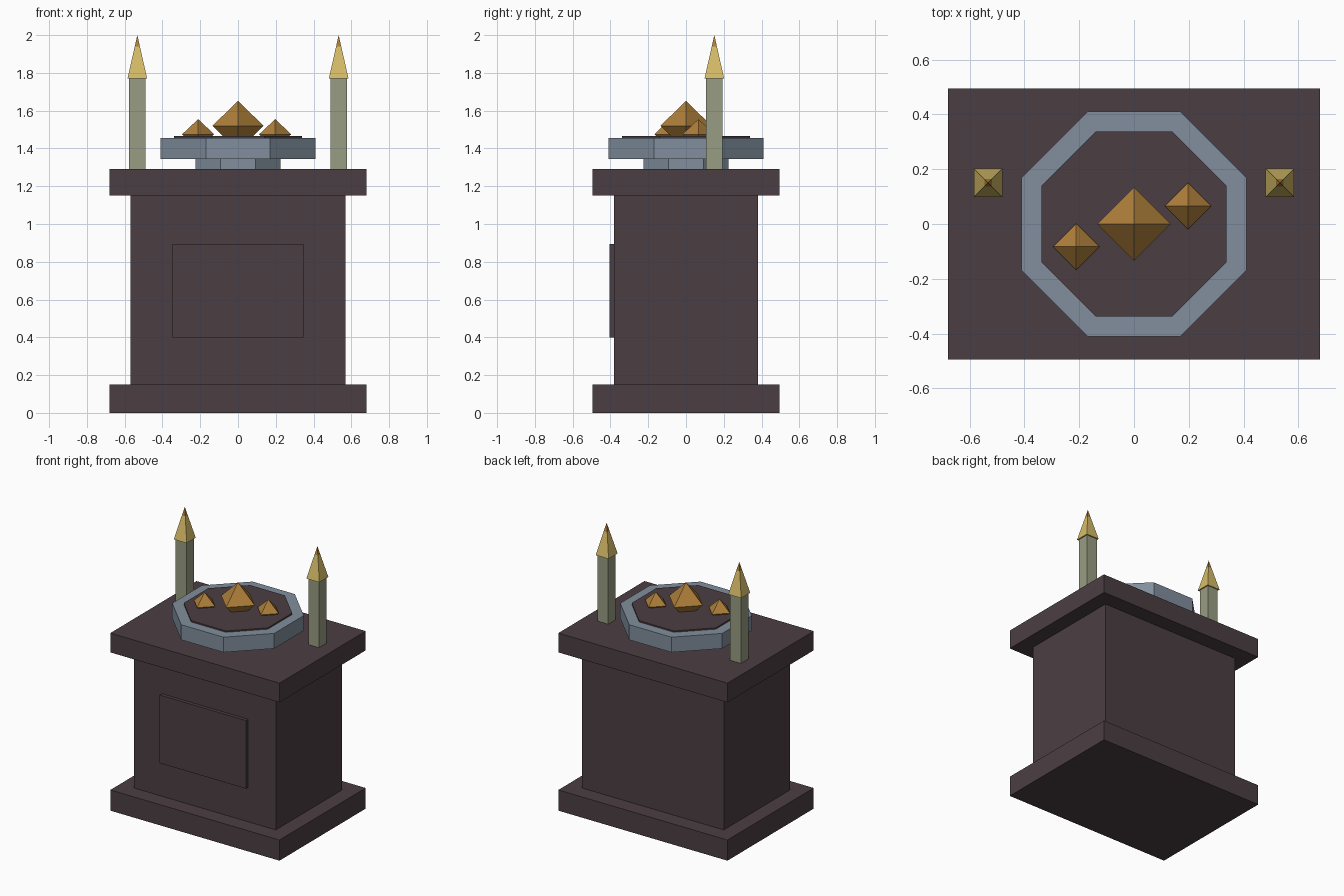
import bpy
from math import pi, cos, sqrt

cube = bpy.data.objects.get("Cube")
if cube:
    bpy.data.objects.remove(cube, do_unlink=True)


def material(name, *rgb):
    linear = [((c / 255 + 0.055) / 1.055) ** 2.4 for c in rgb] + [1]
    mat = bpy.data.materials.new(name)
    mat.use_nodes = True
    mat.diffuse_color = linear
    mat.node_tree.nodes["Principled BSDF"].inputs["Base Color"].default_value = linear
    return mat


stone = material("dark stone", 75, 62, 67)
steel = material("blue grey metal", 129, 143, 157)
wax = material("pale olive wax", 153, 157, 130)
gold = material("flame yellow", 214, 189, 104)
amber = material("amber", 174, 127, 58)


def finish(name, mat):
    obj = bpy.context.object
    obj.name = obj.data.name = name
    bpy.ops.object.transform_apply(location=False, rotation=True, scale=True)
    obj.data.materials.append(mat)
    return obj


def box(name, mat, x, y, z0, z1, half_x, half_y):
    bpy.ops.mesh.primitive_cube_add(size=2, location=(x, y, (z0 + z1) / 2))
    bpy.context.object.scale = (half_x, half_y, (z1 - z0) / 2)
    return finish(name, mat)


def prism(name, mat, sides, x, y, z0, z1, bottom, top):
    """Straight or tapered prism, sized by the distance from centre to flats."""
    k = cos(pi / sides)
    bpy.ops.mesh.primitive_cone_add(
        vertices=sides, radius1=bottom / k, radius2=top / k, depth=z1 - z0,
        location=(x, y, (z0 + z1) / 2), rotation=(0, 0, pi / sides))
    return finish(name, mat)


def gem(name, x, y, z, radius, height):
    """Octahedron made of two pyramids sharing a square middle."""
    verts = [(radius, 0, 0), (0, radius, 0), (-radius, 0, 0), (0, -radius, 0),
             (0, 0, height), (0, 0, -height)]
    faces = []
    for i in range(4):
        j = (i + 1) % 4
        faces += [(i, j, 4), (j, i, 5)]
    mesh = bpy.data.meshes.new(name)
    mesh.from_pydata(verts, [], faces)
    mesh.materials.append(amber)
    obj = bpy.data.objects.new(name, mesh)
    obj.location = (x, y, z)
    bpy.context.collection.objects.link(obj)


# Pedestal
box("base_slab", stone, 0, 0, 0, 0.15, 0.68, 0.495)
box("pedestal_body", stone, 0, 0, 0.15, 1.15, 0.57, 0.38)
box("top_slab", stone, 0, 0, 1.15, 1.29, 0.68, 0.495)
box("front_panel", stone, 0, -0.3925, 0.4, 0.895, 0.347, 0.0125)

# Octagonal dish
prism("dish_foot", steel, 8, 0, 0, 1.29, 1.345, 0.225, 0.225)
prism("dish", steel, 8, 0, 0, 1.345, 1.455, 0.41, 0.41)
prism("dish_inlay", stone, 8, 0, 0, 1.455, 1.465, 0.338, 0.338)

# Gems resting in the dish
gem("large_gem", 0, 0, 1.52, 0.135, 0.132)
gem("left_gem", 0.197, 0.066, 1.475, 0.085, 0.08)
gem("right_gem", -0.211, -0.083, 1.475, 0.085, 0.08)

# Candles with pointed flames
for side, x in (("left", 0.533), ("right", -0.533)):
    box(side + "_candle", wax, x, 0.15, 1.29, 1.77, 0.043, 0.043)
    prism(side + "_flame", gold, 4, x, 0.15, 1.77, 1.94, 0.052, 0.0136)
    prism(side + "_flame_tip", amber, 4, x, 0.15, 1.94, 2.0, 0.0136, 0)
